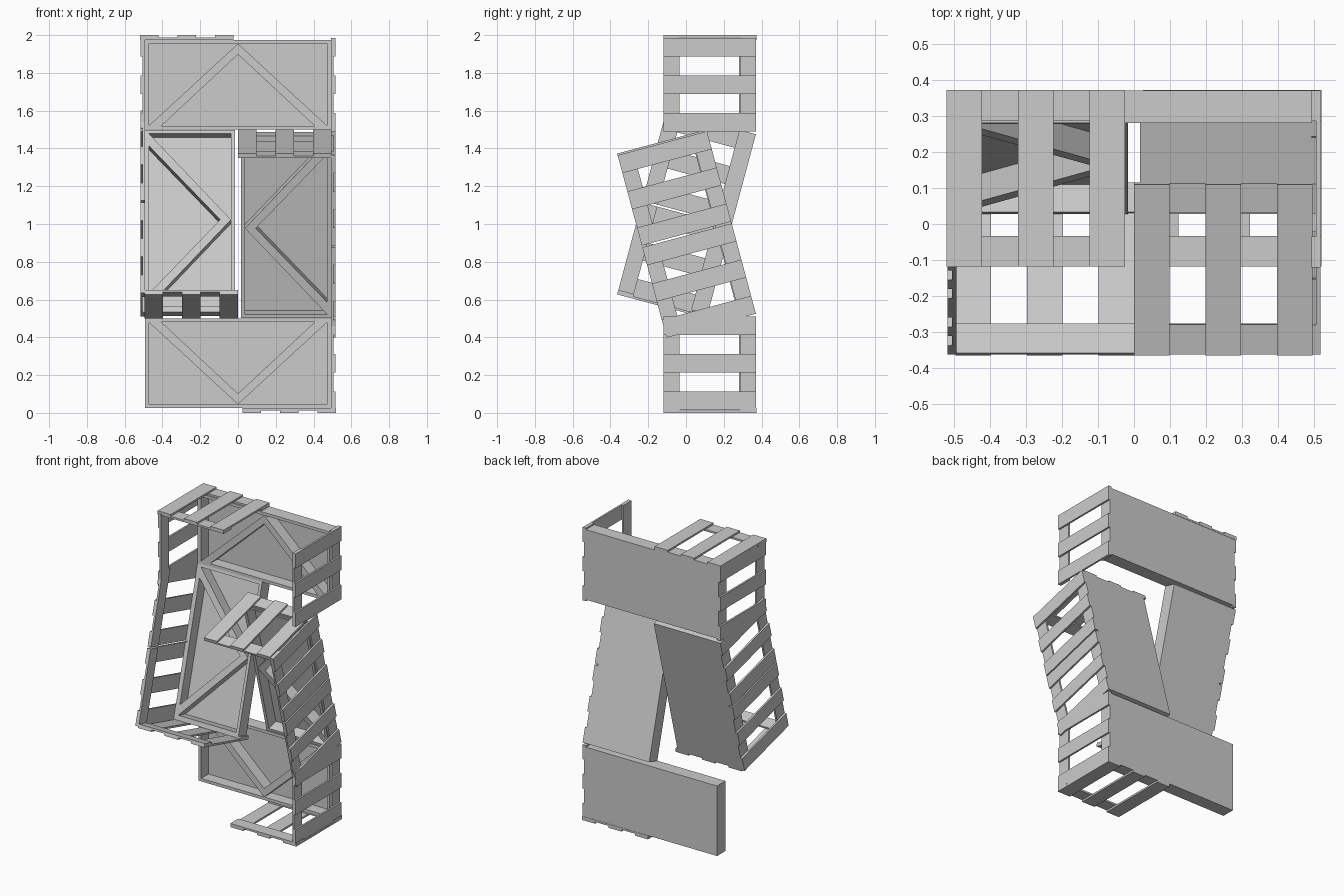
import bpy, bmesh
from math import radians, pi
from mathutils import Matrix, Vector

if "Cube" in bpy.data.objects:
    bpy.data.objects.remove(bpy.data.objects["Cube"])

T = lambda x, y, z: Matrix.Translation((x, y, z))
R = lambda deg, axis: Matrix.Rotation(radians(deg), 4, axis)
# half turn about the y axis through the model's centre (upper <-> lower, right <-> left)
TURN = T(0, 0, 1) @ R(180, 'Y') @ T(0, 0, -1)


def box(bm, x0, x1, y0, y1, z0, z1):
    m = T((x0 + x1) / 2, (y0 + y1) / 2, (z0 + z1) / 2) @ Matrix.Diagonal((x1 - x0, y1 - y0, z1 - z0, 1))
    bmesh.ops.create_cube(bm, size=1, matrix=m)


def prism(bm, pts, y0, y1):
    f = bm.faces.new([bm.verts.new((x, y1, z)) for x, z in pts])
    ext = bmesh.ops.extrude_face_region(bm, geom=[f])['geom']
    bmesh.ops.translate(bm, vec=(0, y0 - y1, 0), verts=[v for v in ext if isinstance(v, bmesh.types.BMVert)])


def finish(bm, name, m):
    bmesh.ops.recalc_face_normals(bm, faces=bm.faces[:])
    bm.transform(m)
    me = bpy.data.meshes.new(name)
    bm.to_mesh(me)
    bm.free()
    ob = bpy.data.objects.new(name, me)
    bpy.context.collection.objects.link(ob)


# solid panel: sheet, rim and V brace; long axis x, front towards -y
def panel(name, m):
    bm = bmesh.new()
    w, h, d, t = 0.492, 0.475, 0.09, 0.02
    box(bm, -w, w, -0.012, 0, 0, h)
    for z in (0, h - t):
        box(bm, -w, w, -d, -0.012, z, z + t)
    for x in (-w, w - t):
        box(bm, x, x + t, -d, -0.012, t, h - t)
    prism(bm, [(-0.472, t), (0, h - t), (0.472, t), (0.405, t), (0, 0.398), (-0.405, t)], -d, -0.012)
    finish(bm, name, m)


# slatted grate: two rails along x, three slats along y, outer side +z
def grate(name, m):
    bm = bmesh.new()
    w, d, t = 0.495, 0.49, 0.0125
    for y in (-d, -0.085):
        box(bm, 0, w, y, y + 0.085, 0, t)
    for x in (0, w / 2 - 0.049, w - 0.098):
        box(bm, x, x + 0.098, -d, 0, t, 2 * t)
    finish(bm, name, m)


# upper and lower upright sections
upper = T(0, 0.37, 1.5)
top_grate = T(-0.52, 0.372, 1.975)
side_left = T(-0.492, 0.37, 1.49) @ R(-90, 'Y')
panel("upper_panel", upper)
panel("lower_panel", TURN @ upper)
grate("top_grate", top_grate)
grate("bottom_grate", TURN @ top_grate)
grate("upper_left_grate", side_left)
grate("lower_right_grate", TURN @ side_left)
grate("upper_right_grate", T(0.492, 0.37, 1.985) @ R(90, 'Y'))

# two tilted middle sections
tilt = T(0, 0.37, 0.525) @ R(15, 'X')
for side, m in (("right", tilt), ("left", TURN @ tilt)):
    panel(f"tilted_{side}_panel", m @ T(0.492, 0, 0.492) @ R(-90, 'Y'))
    grate(f"tilted_{side}_cap_grate", m @ T(0, 0, 0.984))
    for i, z in enumerate((0.495, 1.0)):
        grate(f"tilted_{side}_side_grate_{i}", m @ T(0.492, 0, z) @ R(90, 'Y'))
